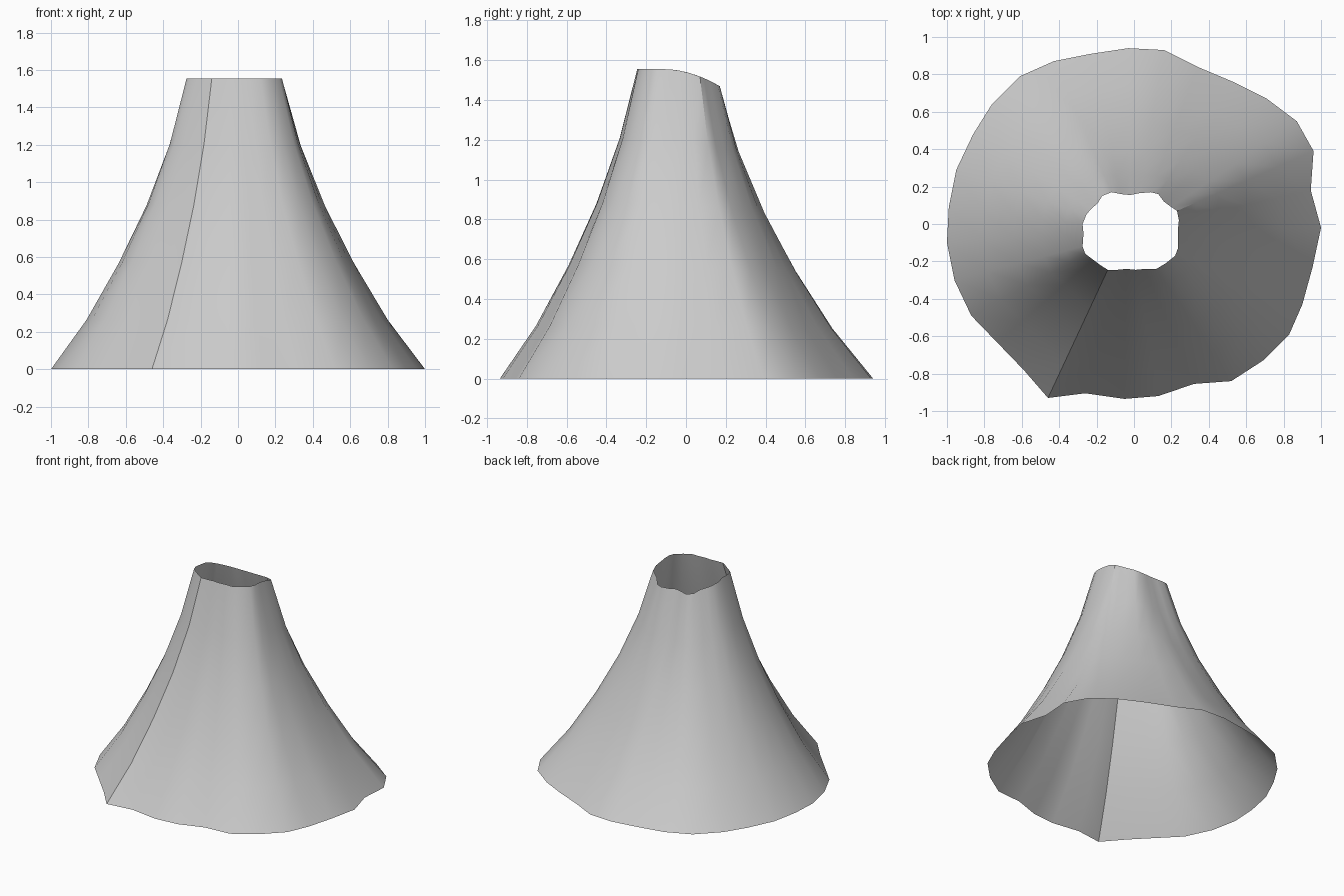
import bpy, bmesh

# Hem outline (top view) and matching neck outline, both clockwise from the back
hem = [(-.03, .94), (.16, .93), (.34, .84), (.53, .76), (.71, .67), (.87, .55), (.96, .39), (.945, .18),
       (1, -.02), (.955, -.23), (.90, -.43), (.83, -.59), (.69, -.73), (.52, -.84), (.32, -.855), (.13, -.92),
       (-.05, -.935), (-.26, -.905), (-.46, -.93), (-.59, -.78), (-.73, -.635), (-.87, -.49), (-.96, -.30),
       (-1, -.10), (-.99, .09), (-.95, .29), (-.86, .48), (-.76, .64), (-.61, .79), (-.43, .87), (-.23, .91)]
neck = [(-.02, .155), (.03, .165), (.09, .17), (.13, .16), (.16, .12), (.20, .09), (.23, .07), (.24, .02),
        (.235, -.03), (.235, -.08), (.235, -.13), (.22, -.17), (.17, -.21), (.12, -.24), (.06, -.24), (.01, -.245),
        (-.04, -.24), (-.09, -.245), (-.14, -.245), (-.18, -.22), (-.22, -.19), (-.26, -.16), (-.275, -.12),
        (-.27, -.05), (-.275, 0), (-.255, .05), (-.23, .08), (-.195, .11), (-.17, .15), (-.12, .17), (-.07, .16)]

# Flare profile: (inward fraction, height fraction)
profile = [(0, 0), (.26, .17), (.495, .365), (.70, .565), (.87, .775), (1, 1)]


def neck_height(y):
    """The neck rim dips toward the back."""
    return 1.555 - 1.0 * max(0, y + .15) * max(0, y + .10)


# Flared open shell lofted from hem to neck
bm = bmesh.new()
rings = []
for t, h in profile:
    rings.append([bm.verts.new((a[0] + (b[0] - a[0]) * t, a[1] + (b[1] - a[1]) * t, neck_height(b[1]) * h))
                  for a, b in zip(hem, neck)])
n = len(hem)
for lo, hi in zip(rings, rings[1:]):
    for i in range(n):
        j = (i + 1) % n
        bm.faces.new((lo[j], lo[i], hi[i], hi[j]))
mesh = bpy.data.meshes.new("flared_shell")
bm.to_mesh(mesh)
bm.free()
shell = bpy.data.objects.new("flared_shell", mesh)
bpy.context.collection.objects.link(shell)

# Smooth surface with the front fold kept sharp
bpy.context.view_layer.objects.active = shell
shell.select_set(True)
bpy.ops.object.shade_smooth_by_angle(angle=0.6)
